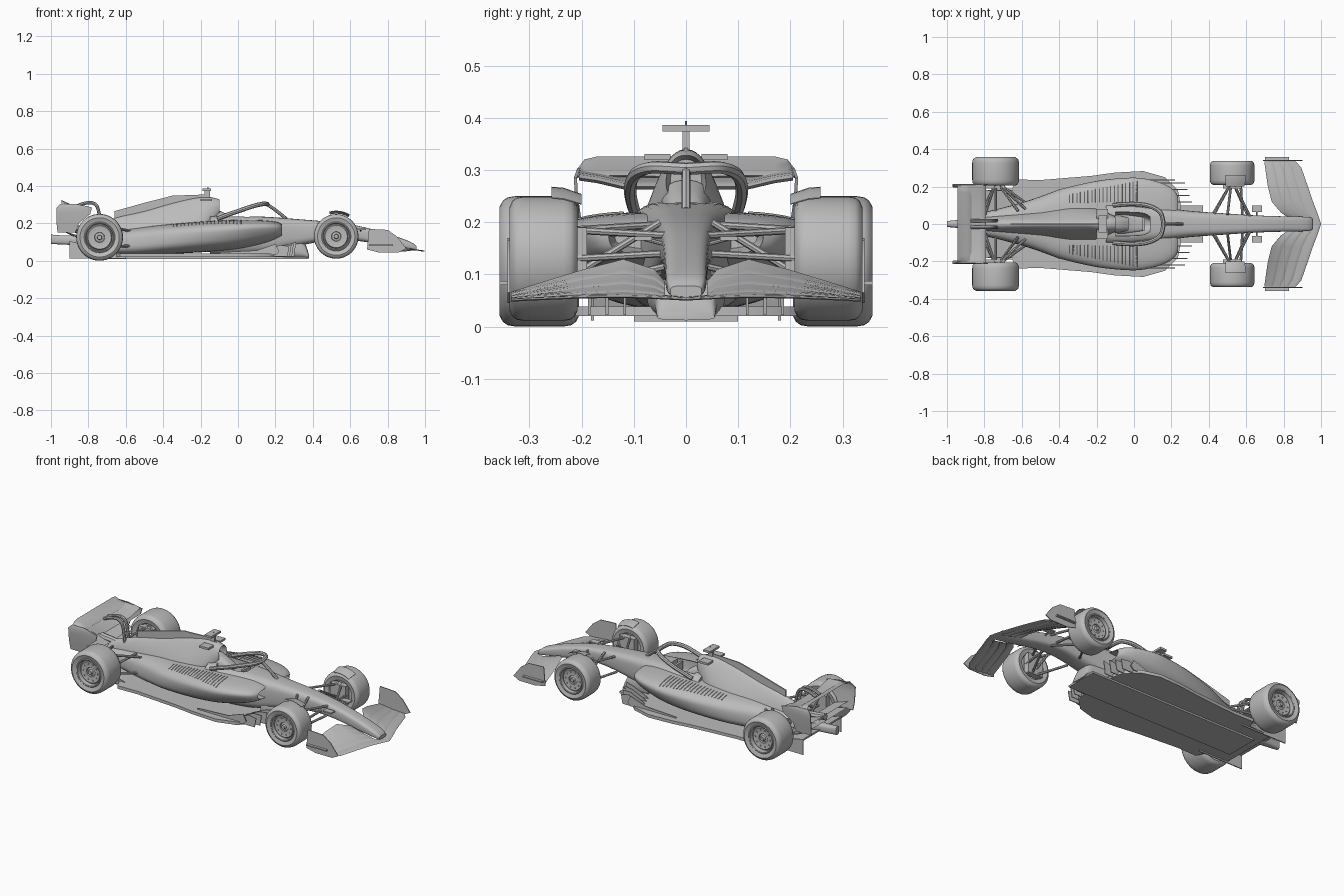
import bpy, bmesh, math
from mathutils import Vector

default_cube = bpy.data.objects.get("Cube")
if default_cube:
    bpy.data.objects.remove(default_cube, do_unlink=True)

grey = bpy.data.materials.new("plain_grey")
grey.use_nodes = True
GREY = (0.5, 0.5, 0.5, 1)
grey.diffuse_color = GREY
grey.node_tree.nodes["Principled BSDF"].inputs["Base Color"].default_value = GREY
parts = []


def register(name, mesh, mirrored=False):
    obj = bpy.data.objects.new(name, mesh)
    bpy.context.collection.objects.link(obj)
    mesh.materials.clear()
    mesh.materials.append(grey)
    if mirrored:
        modifier = obj.modifiers.new("Mirror", "MIRROR")
        modifier.use_axis = (False, True, False)
        modifier.use_mirror_merge = False
    parts.append(obj)
    return obj


def finish(name, bm, mirrored=False):
    bmesh.ops.recalc_face_normals(bm, faces=bm.faces[:])
    mesh = bpy.data.meshes.new(name)
    bm.to_mesh(mesh)
    bm.free()
    return register(name, mesh, mirrored)


def bake(obj):
    graph = bpy.context.evaluated_depsgraph_get()
    mesh = bpy.data.meshes.new_from_object(obj.evaluated_get(graph))
    obj.modifiers.clear()
    obj.data = mesh


def skin(name, rings, mirrored=False, inlet=None):
    """Bridge closed rings and cap both ends; inlet = (rim, depth) hollows the first cap."""
    bm = bmesh.new()
    loops = [[bm.verts.new(p) for p in ring] for ring in rings]
    count = len(loops[0])
    for a, b in zip(loops, loops[1:]):
        for i in range(count):
            j = (i + 1) % count
            bm.faces.new((a[i], a[j], b[j], b[i]))
    front = bm.faces.new(loops[0])
    bm.faces.new(loops[-1])
    bmesh.ops.recalc_face_normals(bm, faces=bm.faces[:])
    if inlet:
        bmesh.ops.inset_individual(bm, faces=[front], thickness=inlet[0])
        bmesh.ops.translate(bm, verts=front.verts[:], vec=(-inlet[1], 0, 0))
    return finish(name, bm, mirrored)


def loft(name, sections, power=3, sides=32, steps=4, inlet=None):
    """Sections are (x, half width, bottom, top, taper); taper > 0 narrows the top."""
    def spline(a, b, c, d, t):
        return b + t * (c - a + t * (2*a - 5*b + 4*c - d + t * (3*(b - c) + d - a))) / 2

    smooth = []
    last = len(sections) - 1
    for i in range(last):
        four = [sections[max(0, min(last, i + k))] for k in (-1, 0, 1, 2)]
        smooth += [[spline(*v, s / steps) for v in zip(*four)] for s in range(steps)]
    smooth.append(sections[-1])
    rings = []
    for x, half, low, high, taper in smooth:
        ring = []
        for i in range(sides):
            angle = math.tau * i / sides
            u, v = (math.copysign(abs(f(angle)) ** (2 / power), f(angle)) for f in (math.cos, math.sin))
            scale = 1 - abs(taper) * (1 + math.copysign(v, v * taper)) / 2
            ring.append((x, half * u * scale, (low + high) / 2 + v * (high - low) / 2))
        rings.append(ring)
    return skin(name, rings, inlet=inlet)


def plate(name, outline, plane, offset, thickness, mirrored=True):
    """Flat outline in the xy or xz plane, extruded to a thickness."""
    bm = bmesh.new()
    flat = plane == "xy"
    face = bm.faces.new([bm.verts.new((a, b, offset) if flat else (a, offset, b)) for a, b in outline])
    extruded = bmesh.ops.extrude_face_region(bm, geom=[face])["geom"]
    bmesh.ops.translate(bm, verts=[g for g in extruded if isinstance(g, bmesh.types.BMVert)],
                        vec=(0, 0, thickness) if flat else (0, thickness, 0))
    return finish(name, bm, mirrored)


def box(name, x, y, z, mirrored=False):
    return plate(name, [(x[0], y[0]), (x[1], y[0]), (x[1], y[1]), (x[0], y[1])],
                 "xy", z[0], z[1] - z[0], mirrored)


def tubes(name, paths, radius, mirrored=True, smooth=False):
    curve = bpy.data.curves.new(name, "CURVE")
    curve.dimensions = "3D"
    curve.bevel_depth, curve.bevel_resolution, curve.use_fill_caps = radius, 2, True
    for path in paths:
        spline = curve.splines.new("NURBS" if smooth else "POLY")
        spline.points.add(len(path) - 1)
        for point, place in zip(spline.points, path):
            point.co = (*place, 1)
        if smooth:
            spline.use_endpoint_u, spline.order_u = True, 3
    holder = bpy.data.objects.new(name + "_path", curve)
    bpy.context.collection.objects.link(holder)
    mesh = bpy.data.meshes.new_from_object(holder.evaluated_get(bpy.context.evaluated_depsgraph_get()))
    bpy.data.objects.remove(holder)
    return register(name, mesh, mirrored)


def wing(name, stations, thickness):
    """Aerofoil through stations (y, lead x, lead z, trail x, trail z), mirrored."""
    chord = [(0, 0), (.1, 1), (.35, 1), (.7, 1), (1, 0), (.7, -1), (.35, -1), (.1, -1)]
    rings = []
    for y, lead, low, trail, high in stations:
        rings.append([(lead + (trail - lead) * c, y,
                       low + (high - low) * c ** 1.4 + side * thickness * math.sin(math.pi * c ** .5))
                      for c, side in chord])
    return skin(name, rings, mirrored=True)


# Bodywork
tub = loft("nose_and_tub", [
    (.955, .03, .056, .078, 0), (.92, .038, .06, .102, 0), (.8, .041, .078, .145, 0),
    (.65, .046, .105, .185, 0), (.5, .056, .11, .207, 0), (.3, .07, .075, .224, 0),
    (.15, .09, .04, .235, 0), (0, .11, .03, .24, 0), (-.15, .11, .03, .24, 0)], power=3.6)
sidepods = loft("sidepods", [
    (.235, .155, .135, .195, -.1), (.21, .2, .12, .207, -.2), (.15, .245, .095, .216, -.3),
    (.05, .274, .07, .22, -.3), (-.05, .272, .055, .218, -.25), (-.2, .245, .045, .21, -.15),
    (-.4, .185, .035, .193, 0), (-.6, .12, .03, .168, .1), (-.82, .06, .05, .14, .1)],
    sides=48, inlet=(.012, .06))
engine_cover = loft("engine_cover", [
    (-.1, .042, .24, .328, .2), (-.14, .07, .18, .338, .4), (-.22, .12, .12, .337, .75),
    (-.35, .13, .1, .308, .8), (-.5, .1, .08, .265, .75), (-.66, .07, .07, .228, .6),
    (-.84, .04, .07, .165, .3)], power=2.4, inlet=(.008, .04))
plate("engine_fin", [(-.66, .19), (-.66, .265), (-.5, .31), (-.35, .348), (-.18, .354), (-.13, .335), (-.25, .2)],
      "xz", -.004, .008, False)

# Cockpit opening and fittings
cutter = loft("cockpit_cutter", [(.085, .04, .13, .4, 0), (.04, .06, .13, .4, 0), (-.1, .065, .13, .4, 0)])
parts.remove(cutter)
cutter.hide_render = True
for body in (tub, sidepods, engine_cover):
    cut = body.modifiers.new("Opening", "BOOLEAN")
    cut.operation, cut.object, cut.solver = "DIFFERENCE", cutter, "EXACT"
    bake(body)
bpy.data.objects.remove(cutter, do_unlink=True)
loft("headrest", [(-.03, .035, .2, .23, .2), (-.07, .05, .18, .255, .3), (-.13, .06, .18, .28, .3)])
loft("seat", [(.06, .035, .12, .15, 0), (-.04, .05, .12, .17, 0), (-.09, .05, .12, .23, 0)])
box("steering_wheel", (.045, .058), (-.035, .035), (.19, .235))
tubes("halo_hoop", [[(-.11, .1, .225), (-.06, .106, .245), (.01, .108, .268), (.08, .1, .293),
                     (.14, .07, .306), (.155, .03, .304), (.157, 0, .302)]], .012, smooth=True)
tubes("halo_pillar", [[(.155, 0, .3), (.19, 0, .283), (.26, 0, .222)]], .009, False, True)
box("camera_stalk", (-.18, -.15), (-.007, .007), (.33, .375))
box("top_camera", (-.19, -.145), (-.045, .045), (.374, .386))
tubes("antenna", [[(-.16, 0, .38), (-.16, 0, .394)]], .002, False)
box("side_camera", (-.2, -.14), (.03, .08), (.319, .331), True)

# Cooling louvres laid on the sidepods
bpy.context.view_layer.update()
louvres = []
for i in range(19):
    x = .015 - i * .02
    path = []
    for k in range(6):
        y = .12 - .0005 * i + k * (.022 - .0007 * i)
        heights = [hit[1].z for hit in (body.ray_cast(Vector((x, y, 1)), Vector((0, 0, -1)))
                                        for body in (sidepods, engine_cover)) if hit[0]]
        if heights:
            path.append((x, y, max(heights)))
    if len(path) > 1:
        louvres.append(path)
tubes("louvres", louvres, .003)

# Floor, plank, keel, fences and diffuser
plate("floor", [(.25, 0), (.25, .1), (.235, .18), (.165, .25), (.05, .283), (-.1, .275), (-.23, .257),
                (-.5, .235), (-.63, .238), (-.65, .19), (-.8, .18), (-.8, 0)], "xy", .02, .018)
box("plank", (-.75, .37), (-.1, .1), (.01, .021))
loft("keel", [(.38, .06, .012, .03, .2), (.34, .066, .012, .11, .2), (.2, .075, .012, .12, 0)])
for i in range(4):
    shift = -.012 * i
    plate("floor_fence", [(.15 + shift, .022), (.3 + shift, .022), (.31 + shift, .1 - i * .008),
                          (.26 + shift, .085), (.18 + shift, .05)], "xz", .115 + i * .034, .005)
plate("floor_edge_wing", [(.22, .05), (.2, .09), (.1, .055), (-.1, .045), (-.1, .03), (.2, .03)],
      "xz", .232, .006)
skin("diffuser_ramp", [[(x, y, z) for y, z in ((-.18, low), (.18, low), (.18, low + .01), (-.18, low + .01))]
                       for x, low in ((-.62, .025), (-.75, .05), (-.9, .095))])
plate("diffuser_wall", [(-.6, .012), (-.6, .035), (-.9, .105), (-.9, .012)], "xz", .176, .006)

# Front wing
outline = [(0, 1, .82, .052, .085), (.06, .98, .79, .055, .108), (.12, .957, .74, .057, .127),
           (.2, .93, .72, .056, .107), (.3, .895, .705, .052, .077), (.335, .865, .7, .05, .066)]
for i in range(4):
    start, end = i / 4, i / 4 + .27
    wing("front_wing_element", [(max(y, .04 if i else 0), lead + (trail - lead) * start,
                                 low + (high - low) * start ** 1.5, lead + (trail - lead) * end,
                                 low + (high - low) * end ** 1.5)
                                for y, lead, trail, low, high in outline], .003)
plate("front_endplate", [(.69, .06), (.7, .17), (.8, .165), (.85, .13), (.9, .065), (.86, .045), (.75, .045)],
      "xz", .337, .005)
box("front_foot_plate", (.7, .83), (.34, .357), (.08, .087), True)

# Rear wing with rounded shoulders, beam wing and crash structure
wing("rear_main_plane", [(0, -.79, .268, -.89, .285), (.12, -.79, .268, -.89, .287),
                         (.17, -.79, .28, -.89, .295), (.205, -.79, .285, -.89, .3)], .007)
wing("rear_flap", [(0, -.87, .287, -.945, .326), (.17, -.87, .29, -.945, .326),
                   (.195, -.87, .292, -.945, .32), (.21, -.87, .288, -.945, .3)], .005)
shoulder = [(.208, .304), (.215, .285), (.213, .25), (.206, .2), (.2, .152)]
edges_x = [(-.87, -.95), (-.78, -.97), (-.79, -.97), (-.85, -.97), (-.87, -.965)]
skin("rear_endplate", [[(front, y, z), (back, y, z), (back, y - .006, z), (front, y - .006, z)]
                       for (y, z), (front, back) in zip(shoulder, edges_x)], True)
for lift in (0, .035):
    wing("beam_wing", [(0, -.83, .12 + lift, -.92, .15 + lift), (.2, -.84, .13 + lift, -.93, .16 + lift)], .004)
tubes("swan_neck", [[(-.73, .018, .15), (-.74, .018, .27), (-.77, .018, .315), (-.84, .018, .305),
                     (-.87, .018, .288)]], .009, smooth=True)
loft("crash_structure", [(-.75, .04, .08, .15, 0), (-.9, .025, .085, .135, 0), (-1, .016, .09, .14, 0)])
tubes("exhaust", [[(-.78, 0, .16), (-.92, 0, .175)]], .02, False)

# Wheels, with a ring of bolts on each cover
tyre_profile = [(0, .9), (.09, .9), (.11, .8), (.2, .78), (.22, .83), (.3, .82), (.5, .86), (.54, .8), (.57, .8),
                (.59, .96), (.63, .97), (.66, .95), (.84, 1), (.93, .96), (.98, .9), (1, .8), (1, .2),
                (.98, .1), (.93, .04), (.84, 0), (.63, .04), (.59, .1), (.57, .3), (0, .3)]
for name, x, radius, inner, width in (("front", .525, .119, .208, .13), ("rear", -.74, .125, .205, .152)):
    bm = bmesh.new()
    height = .13 if name == "front" else radius
    verts = [bm.verts.new((x, inner + w * width, height + r * radius)) for r, w in tyre_profile]
    edges = [bm.edges.new(pair) for pair in zip(verts, verts[1:])]
    bmesh.ops.spin(bm, geom=verts + edges, cent=(x, 0, height), axis=(0, 1, 0), angle=math.tau,
                   steps=48, use_merge=True)
    bmesh.ops.remove_doubles(bm, verts=bm.verts[:], dist=.0001)
    finish(name + "_wheel", bm, True)
    bolts = [[(x + radius * .4 * math.cos(a), inner + w * width, height + radius * .4 * math.sin(a))
              for w in (.8, .87)] for a in (math.tau * i / 10 for i in range(10))]
    tubes(name + "_bolts", bolts, .004)

# Wheel deflectors, suspension and brake ducts
arc = []
for i in range(7):
    a = math.radians(58 + i * 8)
    arc.append([(.525 + r * math.cos(a), y, .13 + r * math.sin(a))
                for r, y in ((.122, .2), (.124, .2), (.136, .235), (.138, .258), (.136, .258), (.133, .235))])
skin("wheel_deflector", arc, True)
tubes("front_suspension", [
    [(.62, .04, .175), (.53, .22, .185)], [(.43, .055, .195), (.52, .22, .185)],
    [(.61, .04, .115), (.53, .22, .075)], [(.42, .05, .105), (.52, .22, .075)],
    [(.5, .05, .2), (.52, .22, .095)], [(.58, .04, .14), (.57, .22, .13)]], .007)
tubes("rear_suspension", [
    [(-.58, .08, .16), (-.73, .22, .19)], [(-.8, .04, .15), (-.74, .22, .19)],
    [(-.56, .1, .08), (-.73, .22, .075)], [(-.82, .04, .09), (-.74, .22, .075)],
    [(-.62, .07, .17), (-.73, .22, .09)], [(-.74, .03, .12), (-.74, .22, .125)]], .007)
for name, x in (("front", .525), ("rear", -.74)):
    box(name + "_brake_duct", (x - .05, x + .05), (.19, .225), (.07, .19), True)
box("nose_fin", (.63, .685), (.065, .1), (.165, .173), True)
tubes("nose_fin_stay", [[(.655, .03, .155), (.655, .08, .168)]], .004)

# Smooth curved surfaces, keeping creases sharp
bpy.ops.object.select_all(action="DESELECT")
for obj in parts:
    obj.select_set(True)
bpy.context.view_layer.objects.active = parts[0]
bpy.ops.object.shade_smooth_by_angle(angle=math.radians(35))
